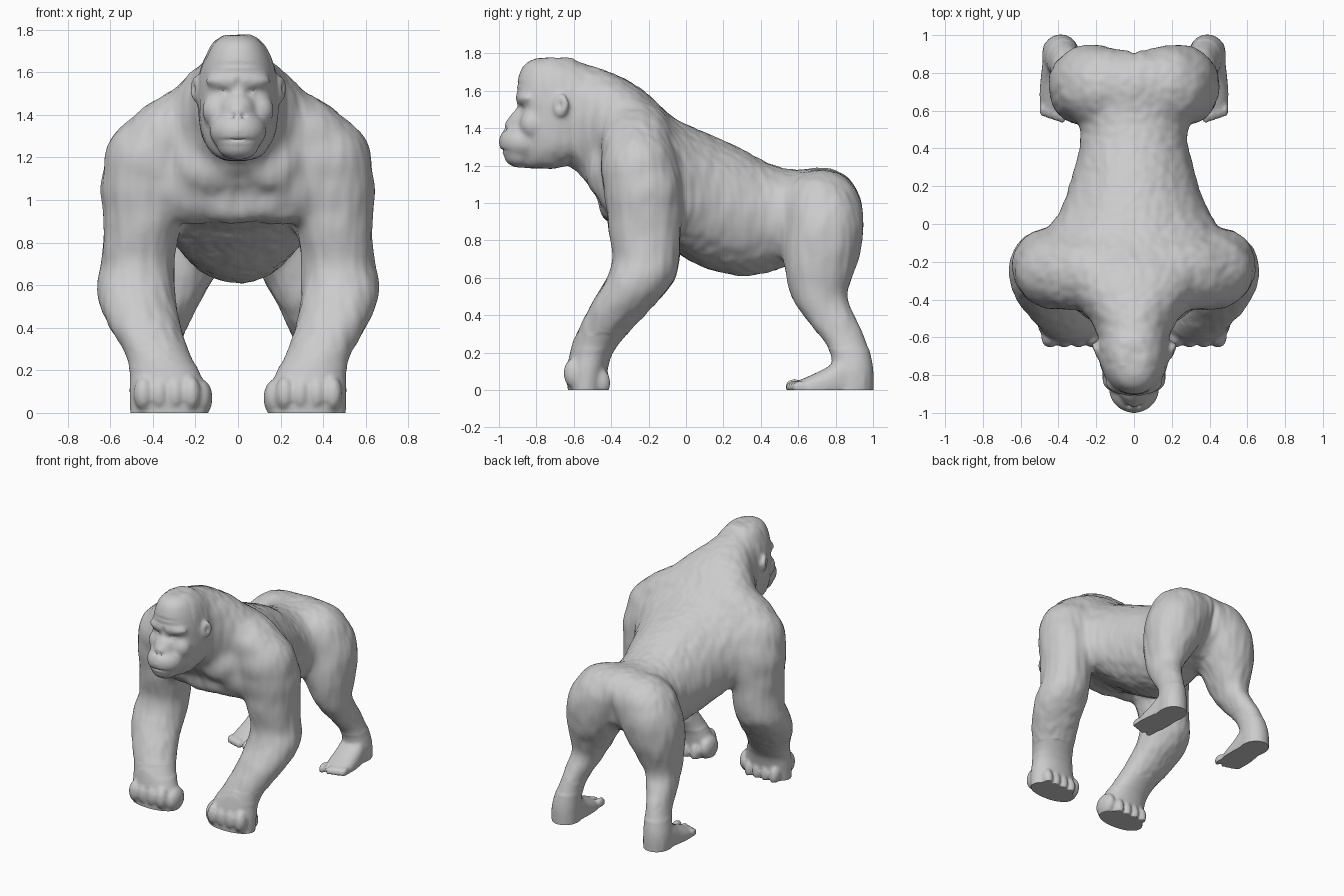
import bpy
import bmesh
import math
from mathutils import Vector, Matrix, Euler, noise

if "Cube" in bpy.data.objects:
    bpy.data.objects.remove(bpy.data.objects["Cube"])

fur_grey = bpy.data.materials.new("fur_grey")
fur_grey.use_nodes = True
colour = (0.6, 0.6, 0.6, 1)
fur_grey.diffuse_color = colour
fur_grey.node_tree.nodes["Principled BSDF"].inputs["Base Color"].default_value = colour

bm = bmesh.new()
BOTH = (1, -1)
SEGMENTS = 40


def smooth_rows(rows, steps=4):
    """Curve through the given cross-sections."""
    rows = [Vector(r) for r in rows]
    result = []
    for i in range(len(rows) - 1):
        before, a = rows[max(i - 1, 0)], rows[i]
        b, after = rows[i + 1], rows[min(i + 2, len(rows) - 1)]
        for s in range(steps):
            t = s / steps
            result.append(a + t / 2 * ((b - before) + t * (
                2 * before - 5 * a + 4 * b - after + t * (3 * (a - b) + after - before))))
    return result + [rows[-1]]


def loft(axis, rows, side=1, power=2.2):
    """Closed skin over rows of (position, x low, x high, other low, other high)."""
    rings = []
    for pos, x0, x1, o0, o1 in smooth_rows(rows):
        ring = []
        for k in range(SEGMENTS):
            angle = math.tau * k / SEGMENTS
            c, s = math.cos(angle), math.sin(angle)
            c = math.copysign(abs(c) ** (2 / power), c)
            s = math.copysign(abs(s) ** (2 / power), s)
            x = side * ((x0 + x1) / 2 + c * (x1 - x0) / 2)
            other = (o0 + o1) / 2 + s * (o1 - o0) / 2
            ring.append(bm.verts.new((x, pos, other) if axis == "y" else (x, other, pos)))
        rings.append(ring)
    for low, high in zip(rings, rings[1:]):
        for k in range(SEGMENTS):
            n = (k + 1) % SEGMENTS
            bm.faces.new((low[k], low[n], high[n], high[k]))
    bm.faces.new(rings[0][::-1])
    bm.faces.new(rings[-1])


def ball(place, size, side=1, turn=(0, 0, 0)):
    x, y, z = place
    rx, ry, rz = turn
    matrix = Matrix.LocRotScale(Vector((x * side, y, z)),
                                Euler((rx, ry * side, rz * side)), Vector(size))
    bmesh.ops.create_icosphere(bm, subdivisions=3, radius=1, matrix=matrix)


# Torso and neck: y, half width, bottom, top
torso = [(-.75, .14, 1.27, 1.72), (-.6, .185, 1.18, 1.755), (-.5, .24, 1.06, 1.735),
         (-.4, .33, .93, 1.7), (-.25, .44, .85, 1.62), (-.1, .48, .77, 1.485),
         (0, .44, .7, 1.42), (.1, .38, .65, 1.38), (.3, .315, .605, 1.29),
         (.45, .285, .63, 1.21), (.6, .295, .68, 1.175), (.75, .3, .72, 1.19),
         (.87, .22, .82, 1.1)]
loft("y", [(y, -w, w, low, top) for y, w, low, top in torso], power=2)

# Head: z, half width, front, back
head = [(1.775, .06, -.8, -.6), (1.74, .115, -.865, -.55), (1.66, .16, -.9, -.45),
        (1.56, .185, -.905, -.4), (1.48, .19, -.895, -.4), (1.38, .185, -.89, -.45),
        (1.28, .165, -.88, -.5), (1.21, .11, -.87, -.62), (1.185, .05, -.86, -.7)]
loft("z", [(z, -w, w, front, back) for z, w, front, back in head], power=2.2)

# Muzzle, chin, nose bridge, nose and brow
ball((0, -.87, 1.325), (.135, .133, .105))
ball((0, -.89, 1.255), (.1, .085, .068))
ball((0, -.87, 1.42), (.085, .085, .1), turn=(-.4, 0, 0))
ball((0, -.9, 1.405), (.062, .075, .045), turn=(-.35, 0, 0))
ball((0, -.845, 1.56), (.155, .068, .045))

# Arm: z, x inner, x outer, y front, y back
arm = [(1.38, .22, .45, -.34, -.14), (1.29, .2, .56, -.41, -.07), (1.1, .22, .645, -.44, -.02),
       (.95, .25, .635, -.425, -.02), (.8, .285, .635, -.41, -.025), (.7, .295, .645, -.39, -.03),
       (.6, .295, .67, -.425, -.055), (.5, .285, .65, -.485, -.125), (.4, .265, .605, -.54, -.22),
       (.3, .23, .545, -.59, -.31), (.2, .185, .51, -.62, -.39), (.1, .145, .51, -.635, -.42),
       (-.04, .14, .505, -.63, -.44)]
# Leg: z, x inner, x outer, y front, y back
leg = [(1.1, .04, .32, .6, .86), (1, 0, .405, .55, .935), (.9, 0, .445, .53, .95),
       (.8, .02, .455, .52, .945), (.7, .07, .45, .52, .925), (.6, .13, .44, .535, .89),
       (.5, .185, .43, .56, .86), (.4, .235, .435, .62, .905), (.3, .275, .445, .7, .955),
       (.2, .29, .465, .77, .985), (.1, .29, .485, .78, 1.002), (-.04, .29, .485, .77, 1.002)]
# Foot: y, x inner, x outer, bottom, top
foot = [(.6, .31, .49, -.05, .05), (.67, .295, .5, -.06, .08), (.76, .29, .495, -.06, .125),
        (.85, .29, .485, -.06, .185), (.95, .3, .48, -.06, .14)]

for side in BOTH:
    loft("z", arm, side, 2.1)
    loft("z", leg, side, 2.1)
    loft("y", foot, side, 2.5)
    # Sloping trapezius, shoulder, chest and rump muscles
    ball((.29, -.26, 1.325), (.34, .2, .18), side, (0, .52, 0))
    ball((.4, -.25, 1.19), (.24, .21, .22), side, (0, .5, 0))
    ball((.2, -.34, 1.08), (.24, .13, .2), side)
    ball((.14, -.4, 1.22), (.18, .11, .2), side, (-.5, 0, 0))
    ball((.17, .725, .965), (.25, .22, .215), side, (0, .35, 0))
    # Cheek and ear
    ball((.1, -.82, 1.42), (.07, .07, .08), side)
    ball((.197, -.67, 1.52), (.022, .045, .062), side, (-.15, 0, -.45))
    # Thumb, knuckles, curled fingers and toes
    ball((.17, -.52, .07), (.05, .09, .085), side, (.4, 0, 0))
    for i in range(4):
        ball((.22 + .075 * i, -.6, .09), (.046, .055, .08), side)
        ball((.23 + .07 * i, -.455, .05), (.038, .05, .075), side, (.25, 0, 0))
        ball((.38 + .034 * i, .575 + .012 * i, .015), (.019, .045, .035), side)
    ball((.325, .58, .018), (.026, .052, .042), side)
# Pelvis between the hips and breast between the arms
ball((0, .74, 1), (.3, .185, .19))
ball((0, -.37, 1.03), (.27, .095, .15), turn=(-.3, 0, 0))

bmesh.ops.recalc_face_normals(bm, faces=bm.faces)
rough = bpy.data.meshes.new("ape_body")
bm.to_mesh(rough)
bm.free()
body = bpy.data.objects.new("ape_body", rough)
bpy.context.collection.objects.link(body)

# Fuse all volumes into one skin
fuse = body.modifiers.new("fuse", "REMESH")
fuse.mode = "VOXEL"
fuse.voxel_size = .0115
soften = body.modifiers.new("soften", "SMOOTH")
soften.factor = .5
soften.iterations = 5
graph = bpy.context.evaluated_depsgraph_get()
skin = bpy.data.meshes.new_from_object(body.evaluated_get(graph))
body.modifiers.clear()
body.data = skin

# Melt the big muscles together, keeping face, hands and feet crisp
bm = bmesh.new()
bm.from_mesh(skin)
muscles = [v for v in bm.verts if v.co.z > .22 and v.co.y > -.6]
for _ in range(45):
    bmesh.ops.smooth_vert(bm, verts=muscles, factor=.5,
                          use_axis_x=True, use_axis_y=True, use_axis_z=True)
face = [v for v in bm.verts if v.co.z > .22 and v.co.y < -.72]
for _ in range(6):
    bmesh.ops.smooth_vert(bm, verts=face, factor=.5,
                          use_axis_x=True, use_axis_y=True, use_axis_z=True)
bm.to_mesh(skin)
bm.free()


def brush(place, size, depth, sides=BOTH):
    """Push the skin in or out along its normals."""
    for side in sides:
        cx, cy, cz = place[0] * side, place[1], place[2]
        for v, normal in zip(skin.vertices, normals):
            dz = (v.co.z - cz) / size[2]
            if abs(dz) < 2:
                d = ((v.co.x - cx) / size[0]) ** 2 + ((v.co.y - cy) / size[1]) ** 2 + dz * dz
                if d < 4:
                    v.co += normal * depth * math.exp(-1.5 * d)


normals = [v.normal.copy() for v in skin.vertices]
# Eye sockets, eyes, nostrils, mouth and ear hollow
brush((.075, -.91, 1.505), (.045, .06, .022), -.02)
brush((.07, -.89, 1.5), (.018, .06, .01), .01)
brush((.026, -.97, 1.395), (.015, .05, .012), -.016)
brush((0, -.98, 1.28), (.085, .08, .008), -.012, (1,))
brush((.22, -.68, 1.525), (.02, .022, .032), -.014)
# Forehead furrows
brush((0, -.91, 1.55), (.015, .06, .03), -.01, (1,))
for level in (1.6, 1.635):
    brush((0, -.9, level), (.1, .08, .008), -.006, (1,))
# Breastbone, rump cleft, shoulder blade and belly creases
brush((0, -.45, 1.02), (.03, .15, .12), -.012, (1,))
brush((0, .93, .95), (.03, .15, .14), -.025, (1,))
brush((.34, -.02, 1.05), (.25, .025, .2), -.008)
brush((0, -.25, .84), (.25, .08, .03), -.012, (1,))

# Combed fur relief away from the face, hands and feet
for v, normal in zip(skin.vertices, normals):
    x, y, z = v.co
    if z > .3 and y > -.76:
        strand = noise.noise(Vector((x * 24, y * 24, z * 5)))
        lump = noise.noise(v.co * 9)
        v.co += normal * (.004 * strand + .004 * lump)

# Flat soles
for v in skin.vertices:
    v.co.z = max(v.co.z, 0)

skin.materials.clear()
skin.materials.append(fur_grey)
bpy.context.view_layer.objects.active = body
body.select_set(True)
bpy.ops.object.shade_smooth_by_angle(angle=math.radians(50))
